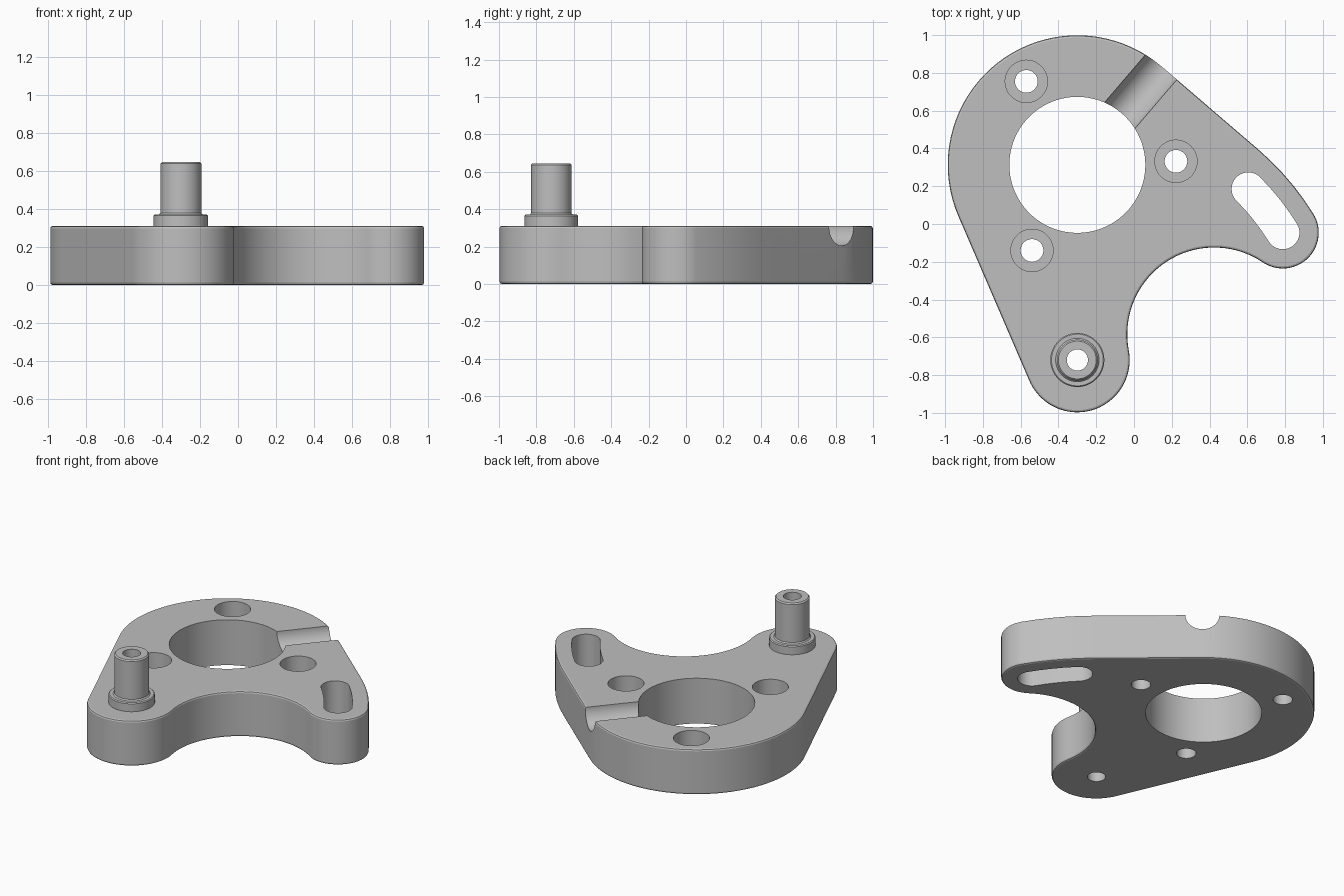
import bpy, bmesh
from math import sin, cos, pi, atan2, acos, asin, sqrt, radians, ceil
from mathutils import Vector, Matrix

cube = bpy.data.objects.get("Cube")
if cube:
    bpy.data.objects.remove(cube, do_unlink=True)

grey = bpy.data.materials.new("machined grey")
grey.use_nodes = True
grey.diffuse_color = (0.52, 0.52, 0.52, 1)
grey.node_tree.nodes["Principled BSDF"].inputs["Base Color"].default_value = grey.diffuse_color

# Main layout
THICK = 0.31
PIVOT, PIVOT_R = Vector((-0.3, -0.72)), 0.277
RING, RING_R = Vector((-0.3, 0.313)), 0.686
SLOT_R, LOBE_R, FILLET_R = 1.28, 0.19, 0.46
LOBE_A = radians(31.8)
LOBE = PIVOT + SLOT_R * Vector((cos(LOBE_A), sin(LOBE_A)))


def arc(c, r, a, b):
    n = max(2, ceil(abs(b - a) / radians(4)))
    return [(c[0] + r * cos(a + (b - a) * i / n), c[1] + r * sin(a + (b - a) * i / n))
            for i in range(n + 1)]


def angle(a, b):
    return atan2(b[1] - a[1], b[0] - a[0])


def finish(bm, name):
    bmesh.ops.recalc_face_normals(bm, faces=bm.faces)
    me = bpy.data.meshes.new(name)
    bm.to_mesh(me)
    bm.free()
    me.materials.append(grey)
    ob = bpy.data.objects.new(name, me)
    bpy.context.collection.objects.link(ob)
    return ob


def prism(name, pts, z0, z1, bevel=0):
    bm = bmesh.new()
    verts = [bm.verts.new((x, y, z0)) for x, y in pts]
    bmesh.ops.remove_doubles(bm, verts=verts, dist=0.002)
    base = bm.faces.new([v for v in verts if v.is_valid])
    out = bmesh.ops.extrude_face_region(bm, geom=[base], use_keep_orig=True)
    top = [v for v in out["geom"] if isinstance(v, bmesh.types.BMVert)]
    bmesh.ops.translate(bm, verts=top, vec=(0, 0, z1 - z0))
    bmesh.ops.recalc_face_normals(bm, faces=bm.faces)
    if bevel:
        rims = [e for e in bm.edges if abs(e.verts[0].co.z - e.verts[1].co.z) < 1e-5]
        bmesh.ops.bevel(bm, geom=rims, offset=bevel, segments=2, profile=0.5, affect='EDGES')
    return finish(bm, name)


def hole(c, r, z0, z1):
    return prism("cutter", arc(c, r, 0, 2 * pi)[:-1], z0, z1)


def smooth(ob):
    bpy.ops.object.select_all(action='DESELECT')
    ob.select_set(True)
    bpy.context.view_layer.objects.active = ob
    bpy.ops.object.shade_smooth_by_angle(angle=radians(20))


# Plate outline: tangent arcs around pivot, concave fillet, lobe, slot sweep and ring
gap = RING.y - PIVOT.y
left_a = pi + asin((RING_R - PIVOT_R) / gap)
right_a = asin((SLOT_R + LOBE_R - RING_R) / gap)
p, q = PIVOT_R + FILLET_R, LOBE_R + FILLET_R
swing = acos((p * p + SLOT_R ** 2 - q * q) / (2 * p * SLOT_R))
fa = LOBE_A - swing
fillet = PIVOT + p * Vector((cos(fa), sin(fa)))
lobe_start = angle(LOBE, fillet)
outline = (arc(PIVOT, PIVOT_R, left_a, fa + 2 * pi)
           + arc(fillet, FILLET_R, fa + pi, angle(fillet, LOBE))
           + arc(LOBE, LOBE_R, lobe_start, LOBE_A)
           + arc(PIVOT, SLOT_R + LOBE_R, LOBE_A, right_a)
           + arc(RING, RING_R, right_a, left_a))
plate = prism("bracket_plate", outline, 0, THICK, bevel=0.012)

# Holes: centre bore, pin bore and three counterbored screw holes
cutters = [hole(RING, 0.36, -0.1, 0.5), hole(PIVOT, 0.056, -0.1, 0.5)]
for c in [(-0.57, 0.755), (0.222, 0.332), (-0.54, -0.14)]:
    cutters += [hole(c, 0.06, -0.1, 0.5), hole(c, 0.112, 0.1, 0.5)]

# Curved adjustment slot
w, a0, a1 = 0.088, LOBE_A, radians(45)
upper = PIVOT + SLOT_R * Vector((cos(a1), sin(a1)))
slot = (arc(PIVOT, SLOT_R + w, a0, a1) + arc(upper, w, a1, a1 + pi)
        + arc(PIVOT, SLOT_R - w, a1, a0) + arc(LOBE, w, a0 + pi, a0 + 2 * pi))
cutters.append(prism("cutter", slot, -0.1, 0.5))

# Half-round groove from the bore to the sloping edge
bm = bmesh.new()
d = Vector((cos(right_a), sin(right_a), 0))
place = Matrix.Translation(RING.to_3d() + d * 0.55 + Vector((0, 0, THICK)))
bmesh.ops.create_cone(bm, cap_ends=True, segments=64, radius1=0.106, radius2=0.106, depth=0.7,
                      matrix=place @ d.to_track_quat('Z', 'Y').to_matrix().to_4x4())
cutters.append(finish(bm, "cutter"))

bpy.context.view_layer.objects.active = plate
for cut in cutters:
    cut.hide_render = True
    mod = plate.modifiers.new("cut", 'BOOLEAN')
    mod.operation, mod.solver, mod.object = 'DIFFERENCE', 'EXACT', cut
    bpy.ops.object.modifier_apply(modifier=mod.name)
    bpy.data.objects.remove(cut, do_unlink=True)
smooth(plate)

# Hollow pivot pin with flange, turned from a profile
profile = [(0.143, THICK), (0.143, 0.364), (0.137, 0.37), (0.115, 0.37), (0.108, 0.378),
           (0.108, 0.637), (0.1, 0.645), (0.056, 0.645), (0.056, THICK)]
bm = bmesh.new()
verts = [bm.verts.new((r, 0, z)) for r, z in profile]
edges = [bm.edges.new(pair) for pair in zip(verts, verts[1:])]
bmesh.ops.spin(bm, geom=verts + edges, cent=(0, 0, 0), axis=(0, 0, 1), angle=2 * pi,
               steps=72, use_merge=True)
bmesh.ops.remove_doubles(bm, verts=bm.verts, dist=1e-5)
pin = finish(bm, "pivot_pin")
pin.location = PIVOT.to_3d()
smooth(pin)
